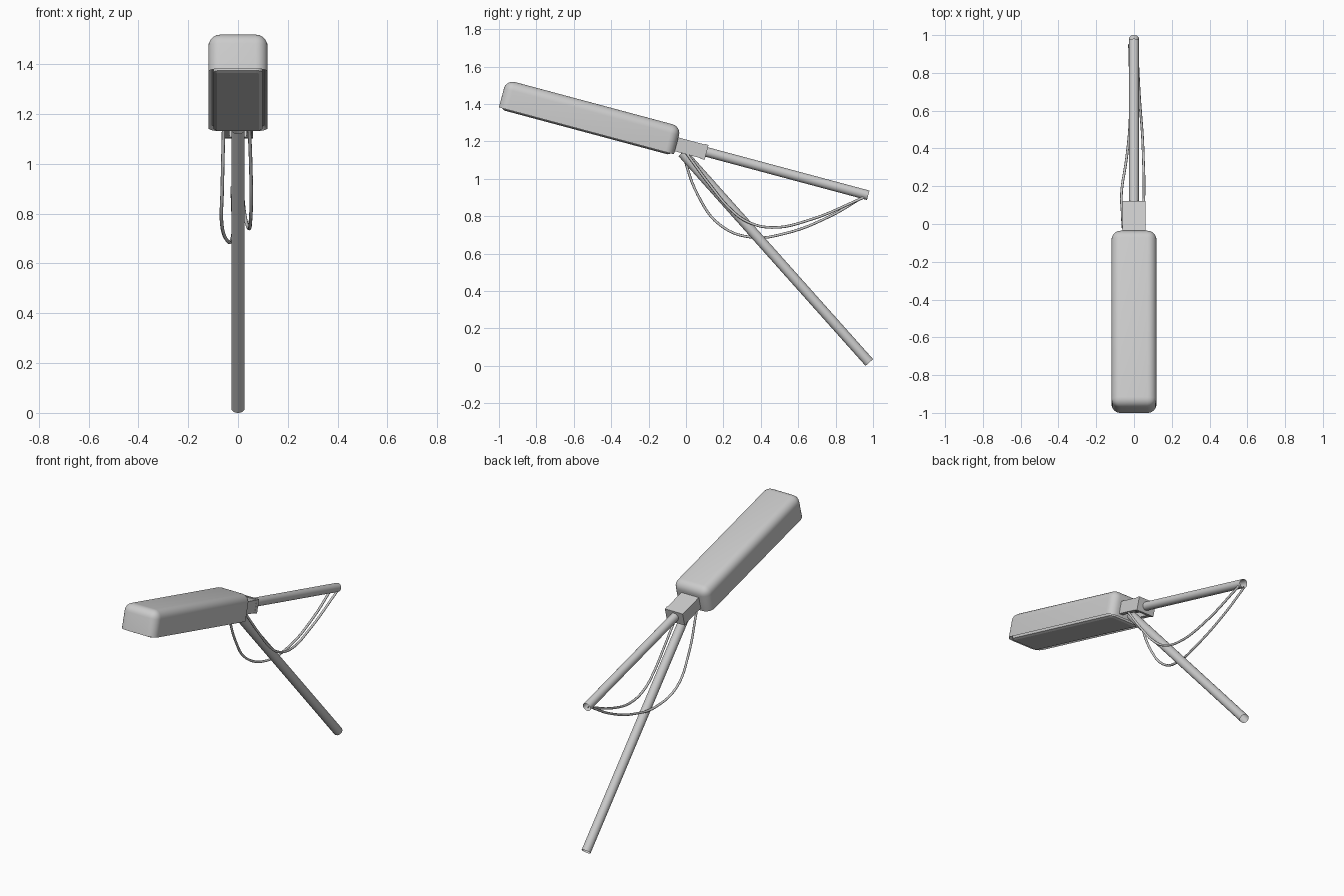
import bpy, bmesh, math
from mathutils import Matrix, Vector

if "Cube" in bpy.data.objects:
    bpy.data.objects.remove(bpy.data.objects["Cube"])

# The lamp head and arm are modelled level, then tilted about the x axis
TILT = Matrix.Rotation(math.radians(-15), 4, 'X')


def finish(bm, name, tilt=True, smooth=True):
    bmesh.ops.recalc_face_normals(bm, faces=bm.faces)
    if tilt:
        bm.transform(TILT)
    me = bpy.data.meshes.new(name)
    bm.to_mesh(me)
    bm.free()
    ob = bpy.data.objects.new(name, me)
    bpy.context.collection.objects.link(ob)
    if smooth:
        bpy.ops.object.select_all(action='DESELECT')
        bpy.context.view_layer.objects.active = ob
        ob.select_set(True)
        bpy.ops.object.shade_smooth_by_angle(angle=math.radians(35))
    return ob


def box(x0, x1, y0, y1, z0, z1):
    bm = bmesh.new()
    bmesh.ops.create_cube(bm, size=1)
    for v in bm.verts:
        v.co = (x1 if v.co.x > 0 else x0, y1 if v.co.y > 0 else y0,
                z1 if v.co.z > 0 else z0)
    return bm


def tube(name, a, b, r):
    # open-ended pipe between two points
    a, b = Vector(a), Vector(b)
    bm = bmesh.new()
    bmesh.ops.create_cone(bm, cap_ends=False, segments=20, radius1=r,
                          radius2=r, depth=(b - a).length)
    rot = (b - a).to_track_quat('Z', 'Y').to_matrix().to_4x4()
    bm.transform(Matrix.Translation((a + b) / 2) @ rot)
    return finish(bm, name, tilt=False)


def cable(name, pts, r=0.007):
    cu = bpy.data.curves.new(name, 'CURVE')
    cu.dimensions = '3D'
    cu.bevel_depth = r
    cu.bevel_resolution = 2
    cu.resolution_u = 6
    sp = cu.splines.new('BEZIER')
    sp.bezier_points.add(len(pts) - 1)
    for p, co in zip(sp.bezier_points, pts):
        p.co = co
        p.handle_left_type = p.handle_right_type = 'AUTO'
    ob = bpy.data.objects.new(name, cu)
    bpy.context.collection.objects.link(ob)


# Lamp housing: rounded on top and sides, flat rim and shallow recess below
bm = box(-0.119, 0.119, -1.324, -0.355, 1.076, 1.229)
edges = [e for e in bm.edges if any(v.co.z > 1.1 for v in e.verts)]
bmesh.ops.bevel(bm, geom=edges, offset=0.048, segments=6, profile=0.5,
                affect='EDGES', clamp_overlap=True)
bm.normal_update()
bottom = min(bm.faces, key=lambda f: f.calc_center_median().z)
bmesh.ops.inset_region(bm, faces=[bottom], thickness=0.014)
bmesh.ops.translate(bm, verts=bottom.verts, vec=(0, 0, 0.014))
finish(bm, "lamp_housing")

# Lens: plate with rounded corners and a sloped border
bm = box(-0.098, 0.098, -1.303, -0.375, 1.074, 1.1)
upright = [e for e in bm.edges if abs(e.verts[0].co.z - e.verts[1].co.z) > 0.01]
bmesh.ops.bevel(bm, geom=upright, offset=0.025, segments=4, profile=0.5,
                affect='EDGES')
bm.normal_update()
bottom = min(bm.faces, key=lambda f: f.calc_center_median().z)
bmesh.ops.inset_region(bm, faces=[bottom], thickness=0.013)
bmesh.ops.translate(bm, verts=bottom.verts, vec=(0, 0, -0.007))
finish(bm, "lamp_lens", smooth=False)

# Bracket: downward-open channel with an end plate
finish(box(-0.06, 0.06, -0.375, -0.2, 1.148, 1.169), "bracket_top", smooth=False)
for side, name in ((-1, "left"), (1, "right")):
    xs = sorted((side * 0.06, side * 0.034))
    finish(box(*xs, -0.375, -0.2, 1.093, 1.15), "bracket_side_" + name, smooth=False)
finish(box(-0.061, 0.061, -0.212, -0.189, 1.09, 1.172), "bracket_end_plate", smooth=False)

# Upper arm and diagonal strut
tube("upper_arm", TILT @ Vector((0, -0.3, 1.133)), TILT @ Vector((0, 0.705, 1.133)), 0.026)
tube("diagonal_strut", (0, -0.02, 1.139), (0, 0.98, 0.018), 0.027)

# Hanging cables
cable("left_cable", [(-0.058, -0.02, 1.14), (-0.063, 0.065, 0.91), (-0.065, 0.18, 0.755),
                     (-0.04, 0.345, 0.688), (-0.022, 0.53, 0.708),
                     (-0.02, 0.77, 0.8), (-0.024, 0.95, 0.905)])
cable("right_cable", [(0.046, 0.0, 1.14), (0.052, 0.13, 0.965), (0.053, 0.24, 0.835),
                      (0.05, 0.33, 0.77), (0.045, 0.46, 0.74),
                      (0.03, 0.66, 0.78), (0.015, 0.95, 0.9)])
